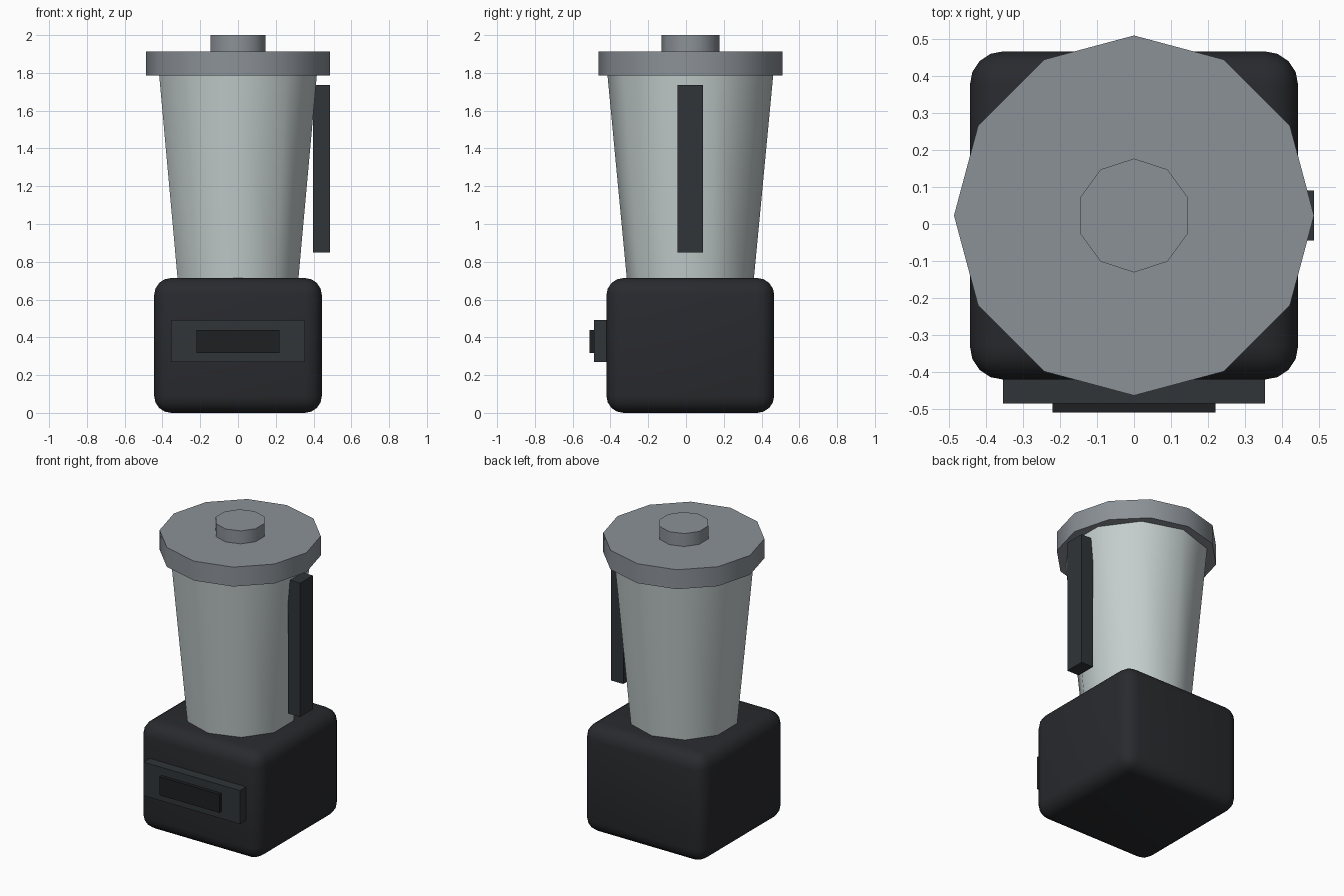
import bpy
import math

if "Cube" in bpy.data.objects:
    bpy.data.objects.remove(bpy.data.objects["Cube"])

CY = 0.023  # shared y centre of base, jar and lid


def material(name, rgb):
    m = bpy.data.materials.new(name)
    m.diffuse_color = (*rgb, 1)
    m.use_nodes = True
    m.node_tree.nodes["Principled BSDF"].inputs["Base Color"].default_value = m.diffuse_color
    return m


BODY = material("charcoal", (0.022, 0.023, 0.027))
PANEL = material("panel_grey", (0.03, 0.035, 0.04))
BUTTON = material("button_black", (0.013, 0.014, 0.016))
GLASS = material("glass_grey", (0.55, 0.61, 0.61))
LID = material("lid_grey", (0.26, 0.285, 0.31))


def box(name, lo, hi, mat):
    bpy.ops.mesh.primitive_cube_add(size=1, location=[(a + b) / 2 for a, b in zip(lo, hi)])
    ob = bpy.context.object
    ob.name = name
    ob.scale = [b - a for a, b in zip(lo, hi)]
    bpy.ops.object.transform_apply(location=False, rotation=False, scale=True)
    ob.data.materials.append(mat)
    return ob


def round_part(name, sides, r_low, r_high, z_low, z_high, mat):
    # the primitive puts its first corner on the y axis
    bpy.ops.mesh.primitive_cone_add(vertices=sides, radius1=r_low, radius2=r_high,
                                    depth=z_high - z_low,
                                    location=(0, CY, (z_low + z_high) / 2))
    ob = bpy.context.object
    ob.name = name
    ob.data.materials.append(mat)
    bpy.ops.object.shade_smooth_by_angle(angle=math.radians(40))
    return ob


# Motor base with rounded edges
base = box("motor_base", (-0.444, CY - 0.444, 0), (0.444, CY + 0.444, 0.714), BODY)
bevel = base.modifiers.new("rounded_edges", 'BEVEL')
bevel.width = 0.09
bevel.segments = 4
bpy.ops.object.modifier_apply(modifier=bevel.name)
bpy.ops.object.shade_smooth_by_angle(angle=math.radians(40))

# Control panel and its button on the front
box("control_panel", (-0.354, -0.486, 0.27), (0.354, -0.40, 0.493), PANEL)
box("control_button", (-0.22, -0.51, 0.318), (0.22, -0.47, 0.44), BUTTON)

# Tapered jar, lid and lid cap
round_part("jar", 10, 0.336, 0.439, 0.708, 1.79, GLASS)
round_part("lid", 12, 0.487, 0.487, 1.785, 1.914, LID)
round_part("lid_cap", 10, 0.154, 0.154, 1.90, 2.0, LID)

# Upright handle on the right side of the jar
box("handle", (0.398, CY - 0.067, 0.848), (0.487, CY + 0.067, 1.737), PANEL)
